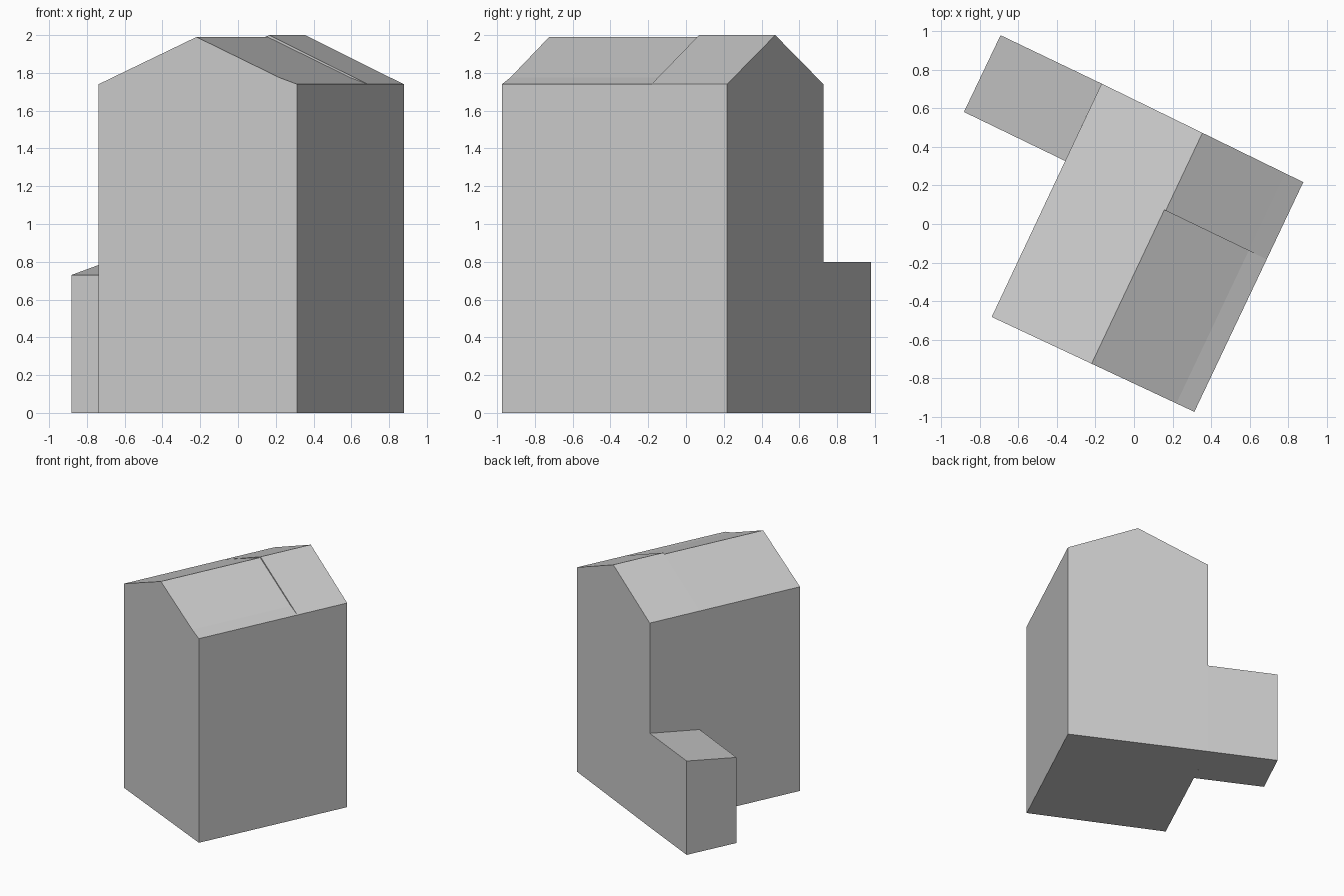
import bpy
import bmesh
from mathutils import Vector

cube = bpy.data.objects.get("Cube")
if cube:
    bpy.data.objects.remove(cube, do_unlink=True)

# Plain wall and roof colour
grey = bpy.data.materials.new("light_grey")
grey.use_nodes = True
colour = (0.6, 0.6, 0.6, 1)
grey.diffuse_color = colour
grey.node_tree.nodes["Principled BSDF"].inputs["Base Color"].default_value = colour


def loft(name, sections):
    """Join matching closed cross-sections and cap both ends."""
    bm = bmesh.new()
    rings = [[bm.verts.new(p) for p in section] for section in sections]
    count = len(rings[0])
    for near, far in zip(rings, rings[1:]):
        for i in range(count):
            j = (i + 1) % count
            bm.faces.new((near[i], near[j], far[j], far[i]))
    bm.faces.new(rings[0])
    bm.faces.new(rings[-1])
    bmesh.ops.remove_doubles(bm, verts=bm.verts[:], dist=0.0005)
    bmesh.ops.recalc_face_normals(bm, faces=bm.faces[:])
    mesh = bpy.data.meshes.new(name)
    bm.to_mesh(mesh)
    bm.free()
    mesh.materials.append(grey)
    obj = bpy.data.objects.new(name, mesh)
    bpy.context.collection.objects.link(obj)
    return obj


# Corners of the turned house plan
front_l, front_r = Vector((-0.738, -0.482)), Vector((0.313, -0.974))
back_l, back_r = Vector((-0.168, 0.728)), Vector((0.878, 0.217))
EAVES = 1.74


def gable(along, profile):
    """Cross-section at a fraction of the depth; profile is (across, z)."""
    left = front_l.lerp(back_l, along)
    right = front_r.lerp(back_r, along)
    outline = [(0, 0), (0, EAVES), *profile, (1, EAVES), (1, 0)]
    return [left.lerp(right, a).to_3d() + Vector((0, 0, z)) for a, z in outline]


# Main house: the lower front roof has a kinked eave, the rear roof is straight
low_roof = [(0.493, 1.99), (0.911, 1.775)]
high_roof = [(0.5, 2.0), (0.911, 1.786)]
STEP = 0.664
loft("house", [gable(0, low_roof), gable(STEP, low_roof),
               gable(STEP, high_roof), gable(1, high_roof)])

# Low annex with a gently sloping roof, flush with the back wall
inner_front, outer_front = Vector((-0.357, 0.327)), Vector((-0.882, 0.581))
outer_back = Vector((-0.692, 0.979))


def annex_end(front, back):
    return [(*front, 0), (*front, 0.73), (*back, 0.8), (*back, 0)]


loft("annex", [annex_end(inner_front, back_l), annex_end(outer_front, outer_back)])
